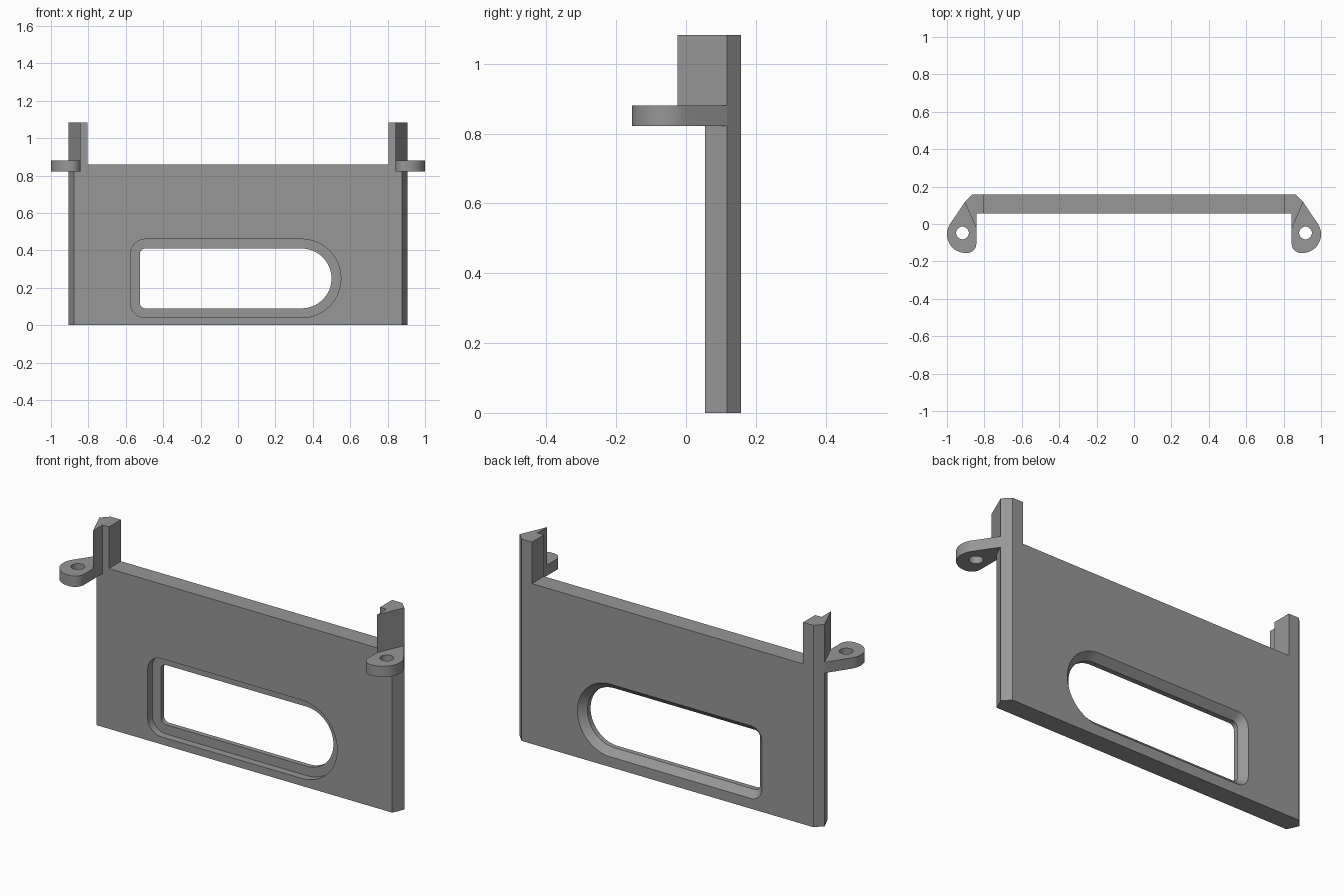
import bpy, bmesh, math

if "Cube" in bpy.data.objects:
    bpy.data.objects.remove(bpy.data.objects["Cube"])

grey = bpy.data.materials.new("plain grey")
grey.diffuse_color = (0.31, 0.31, 0.31, 1)
grey.use_nodes = True
grey.node_tree.nodes["Principled BSDF"].inputs["Base Color"].default_value = grey.diffuse_color


def loft(name, rings):
    """Closed solid through a list of rings with equal point counts."""
    bm = bmesh.new()
    loops = [[bm.verts.new(p) for p in ring] for ring in rings]
    n = len(loops[0])
    for a, b in zip(loops, loops[1:]):
        for i in range(n):
            j = (i + 1) % n
            bm.faces.new((a[i], a[j], b[j], b[i]))
    bm.faces.new(loops[0])
    bm.faces.new(loops[-1])
    bmesh.ops.recalc_face_normals(bm, faces=bm.faces)
    me = bpy.data.meshes.new(name)
    bm.to_mesh(me)
    bm.free()
    me.materials.append(grey)
    ob = bpy.data.objects.new(name, me)
    bpy.context.collection.objects.link(ob)
    return ob


def prism(name, outline, z0, z1):
    return loft(name, [[(x, y, z) for x, y in outline] for z in (z0, z1)])


def arc(cx, cy, r, a0, a1, n):
    return [(cx + r * math.cos(math.radians(a0 + (a1 - a0) * i / n)),
             cy + r * math.sin(math.radians(a0 + (a1 - a0) * i / n)))
            for i in range(n + 1)]


def cut(ob, cutter):
    """Subtract the cutter, bake the result and drop the cutter."""
    cutter.hide_render = True
    mod = ob.modifiers.new("cut", 'BOOLEAN')
    mod.operation = 'DIFFERENCE'
    mod.solver = 'EXACT'
    mod.object = cutter
    dg = bpy.context.evaluated_depsgraph_get()
    me = bpy.data.meshes.new_from_object(ob.evaluated_get(dg))
    ob.modifiers.clear()
    ob.data = me
    bpy.data.objects.remove(cutter)


def smooth(ob):
    bpy.ops.object.select_all(action='DESELECT')
    ob.select_set(True)
    bpy.context.view_layer.objects.active = ob
    bpy.ops.object.shade_smooth_by_angle(angle=math.radians(30))


# main panel with angled ends
half = [(0.877, 0.055), (0.905, 0.117), (0.866, 0.157)]
panel = prism("panel", half + [(-x, y) for x, y in reversed(half)], 0, 0.86)


# window: round right end, recessed front, bevelled back
def window_ring(y, grow):
    r, c = 0.16 + grow, 0.03 + grow
    pts = (arc(0.34, 0.25, r, -90, 90, 32)
           + arc(-0.495, 0.38, c, 90, 180, 8)
           + arc(-0.495, 0.12, c, 180, 270, 8))
    return [(x, y, z) for x, z in pts]


cut(panel, loft("window_cutter", [
    window_ring(0.0, 0.05), window_ring(0.095, 0.05), window_ring(0.095, 0),
    window_ring(0.122, 0), window_ring(0.157, 0.035), window_ring(0.177, 0.055)]))
smooth(panel)

for side, s in (("left", -1), ("right", 1)):
    # upright post with a forward wedge
    post = [(0.905, 0.117), (0.866, 0.157), (0.805, 0.157),
            (0.805, 0.055), (0.843, 0.055), (0.843, -0.025)]
    prism(side + "_post", [(s * x, y) for x, y in post], 0.86, 1.083)

    # mounting ear with a screw hole
    ear_outline = ([(0.843, 0.055), (0.877, 0.055), (0.905, 0.117)]
                   + arc(0.9, -0.055, 0.1, 32, -90, 20)
                   + arc(0.893, -0.105, 0.05, -90, -180, 8))
    ear = prism(side + "_ear", [(s * x, y) for x, y in ear_outline], 0.822, 0.88)
    cut(ear, prism("hole_cutter", arc(s * 0.917, -0.048, 0.034, 0, 348.75, 31), 0.7, 1))
    smooth(ear)
